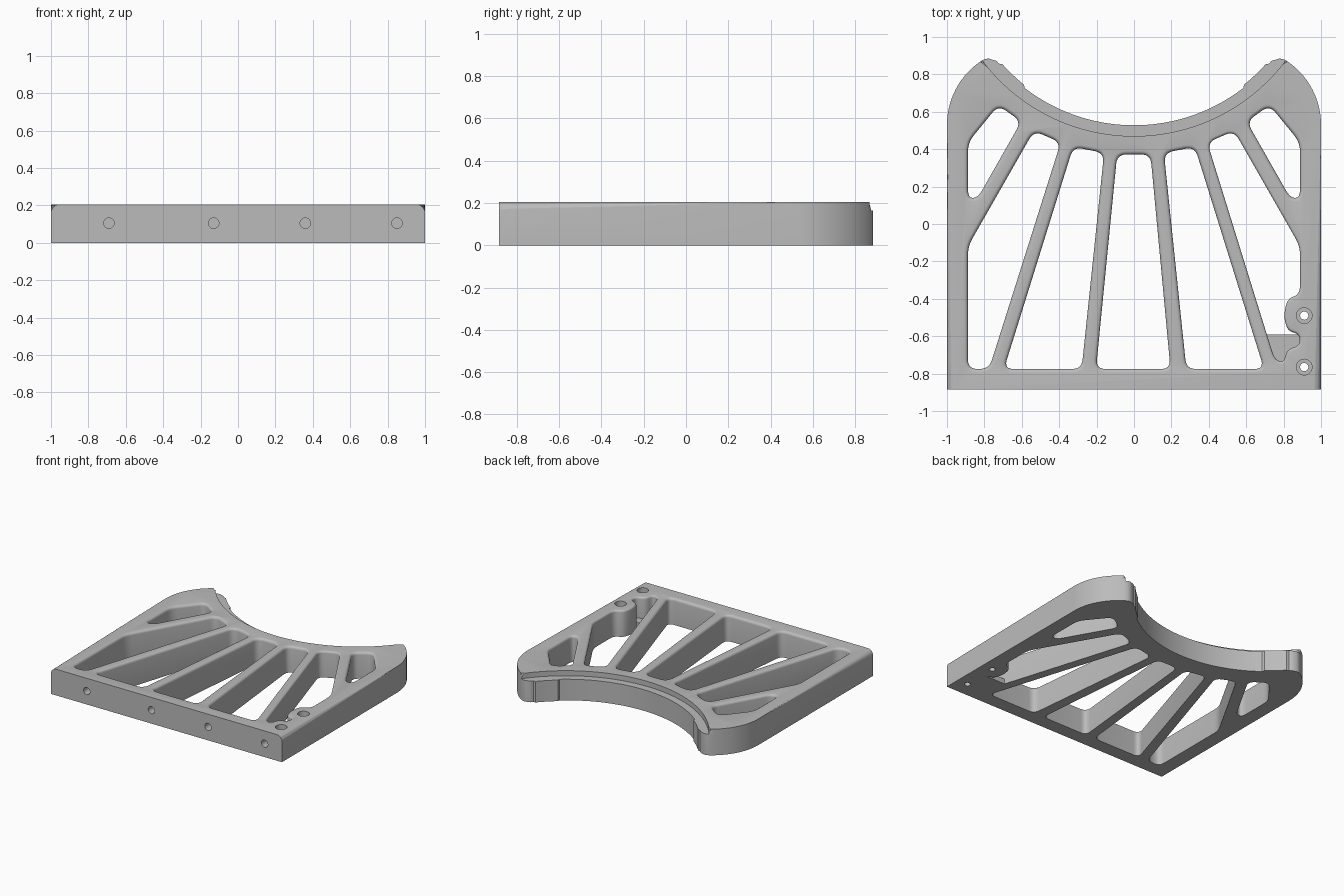
import bpy
import bmesh
import math
from mathutils import Vector, Matrix

if "Cube" in bpy.data.objects:
    bpy.data.objects.remove(bpy.data.objects["Cube"], do_unlink=True)

TOP, HALF_Y, LEDGE_Z = 0.205, 0.885, 0.165
ARC_Y, ARC_R, LEDGE_R = 1.485, 0.957, 1.015

grey = bpy.data.materials.new("plain_grey")
grey.use_nodes = True
grey.diffuse_color = (0.5, 0.5, 0.5, 1)
grey.node_tree.nodes["Principled BSDF"].inputs["Base Color"].default_value = (0.5, 0.5, 0.5, 1)


def make_object(name, bm):
    bmesh.ops.recalc_face_normals(bm, faces=bm.faces)
    mesh = bpy.data.meshes.new(name)
    bm.to_mesh(mesh)
    bm.free()
    mesh.materials.append(grey)
    obj = bpy.data.objects.new(name, mesh)
    bpy.context.collection.objects.link(obj)
    return obj


def loft(bm, rings):
    """Join equal rings of points into a closed solid."""
    loops = [[bm.verts.new(p) for p in ring] for ring in rings]
    n = len(loops[0])
    for a, b in zip(loops, loops[1:]):
        for i in range(n):
            j = (i + 1) % n
            bm.faces.new((a[i], a[j], b[j], b[i]))
    bm.faces.new(loops[0][::-1])
    bm.faces.new(loops[-1])


def prism(bm, points, z0, z1):
    loft(bm, [[(x, y, z) for x, y in points] for z in (z0, z1)])


def cylinder(bm, radius, start, end):
    start, end = Vector(start), Vector(end)
    axis = end - start
    turn = axis.to_track_quat('Z', 'Y').to_matrix().to_4x4()
    bmesh.ops.create_cone(bm, cap_ends=True, segments=32, radius1=radius, radius2=radius,
                          depth=axis.length, matrix=Matrix.Translation((start + end) / 2) @ turn)


def round_corners(points, reach=0.05, steps=6):
    out = []
    pts = [Vector(p) for p in points]
    for i, p in enumerate(pts):
        before, after = pts[i - 1] - p, pts[(i + 1) % len(pts)] - p
        a = p + before.normalized() * min(reach, before.length * 0.45)
        b = p + after.normalized() * min(reach, after.length * 0.45)
        for k in range(steps + 1):
            t = k / steps
            out.append(a * (1 - t) ** 2 + p * 2 * t * (1 - t) + b * t * t)
    return out


def grow(points, d):
    """Offset a clockwise outline outwards."""
    out = []
    for i, p in enumerate(points):
        along = (points[(i + 1) % len(points)] - points[i - 1]).normalized()
        out.append(p + Vector((-along.y, along.x)) * d)
    return out


def window(bm, corners, lip=0.02):
    """Opening cutter with a rounded lip at the top."""
    outline = round_corners(corners)
    levels = [(0, -0.1)]
    for k in range(5):
        a = k / 4 * math.pi / 2
        levels.append((lip * (1 - math.cos(a)), TOP - lip + lip * math.sin(a)))
    levels.append((lip, 0.3))
    loft(bm, [[(p.x, p.y, z) for p in grow(outline, d)] for d, z in levels])


def boolean(target, tool):
    mod = target.modifiers.new("cut", 'BOOLEAN')
    mod.operation, mod.solver, mod.object = 'DIFFERENCE', 'EXACT', tool
    tool.hide_render = True
    bpy.context.view_layer.objects.active = target
    bpy.ops.object.modifier_apply(modifier=mod.name)
    bpy.data.objects.remove(tool, do_unlink=True)


# Plate body with horns and rounded outer top edges
side = [(-1, -HALF_Y)]
for k in range(15):
    a = math.radians(180 - 55.5 * k / 14)
    side.append((-0.589 + 0.411 * math.cos(a), 0.53 + 0.411 * math.sin(a)))
side += [(-0.798, 0.882), (-0.776, HALF_Y), (-0.70, 0.86)]
bm = bmesh.new()
prism(bm, side + [(-x, y) for x, y in reversed(side)], 0, TOP)
rim = [e for e in bm.edges if all(v.co.z > 0.2 and abs(v.co.x) > 0.77 for v in e.verts)
       and abs(e.verts[0].co.x - e.verts[1].co.x) < 1]
bmesh.ops.bevel(bm, geom=rim, offset=0.045, segments=6, profile=0.5,
                affect='EDGES', clamp_overlap=False)
plate = make_object("ribbed_plate", bm)

# Concave back edge, with a slightly raised pad near each horn
bm = bmesh.new()
arc = []
for k in range(161):
    a = math.radians(200 + 140 * k / 160)
    r = ARC_R - (0.012 if 0.585 < abs(ARC_R * math.cos(a)) < 0.72 else 0)
    arc.append((r * math.cos(a), ARC_Y + r * math.sin(a)))
prism(bm, arc, -0.1, 0.4)
boolean(plate, make_object("arc_cutter", bm))

# Lowered ledge along the concave edge
bm = bmesh.new()
ledge = [(LEDGE_R * math.cos(a), ARC_Y + LEDGE_R * math.sin(a))
         for a in (math.radians(200 + 140 * k / 120) for k in range(121))]
prism(bm, ledge, LEDGE_Z, 0.4)
boolean(plate, make_object("ledge_cutter", bm))

# Openings between the ribs
mid = [(-0.203, -0.775), (-0.09, 0.372), (0.088, 0.372), (0.195, -0.775)]
inner = [(-0.695, -0.775), (-0.325, 0.412), (-0.16, 0.38), (-0.28, -0.775)]
outer = [(-0.888, -0.775), (-0.888, -0.12), (-0.535, 0.498), (-0.392, 0.436), (-0.775, -0.775)]
horn = [(-0.888, 0.14), (-0.888, 0.435), (-0.725, 0.635), (-0.603, 0.548), (-0.835, 0.14)]


def mirrored(points):
    return [(-x, y) for x, y in reversed(points)]


bm = bmesh.new()
for corners in (mid, inner, mirrored(inner), outer, horn, mirrored(horn)):
    window(bm, corners)
boolean(plate, make_object("window_cutter", bm))

# Corner opening that wraps round the screw boss and keeps a thin floor
bm = bmesh.new()
window(bm, [(0.392, 0.436), (0.535, 0.498), (0.888, -0.12), (0.888, -0.375), (0.82, -0.40),
            (0.80, -0.49), (0.82, -0.57), (0.885, -0.59), (0.885, -0.65), (0.82, -0.67),
            (0.80, -0.74), (0.752, -0.725)], 0.015)
corner = make_object("corner_cutter", bm)
bm = bmesh.new()
prism(bm, [(0.5, -0.9), (1, -0.9), (1, -0.59), (0.5, -0.59)], -0.3, 0.04)
boolean(corner, make_object("floor_block", bm))
boolean(plate, corner)

# Screw holes: two counterbored from above, four blind ones in the front
bm = bmesh.new()
for y in (-0.49, -0.765):
    cylinder(bm, 0.022, (0.91, y, -0.1), (0.91, y, 0.18))
for x in (-0.69, -0.13, 0.36, 0.85):
    cylinder(bm, 0.028, (x, -1, 0.105), (x, -0.82, 0.105))
boolean(plate, make_object("hole_cutter", bm))
bm = bmesh.new()
for y in (-0.49, -0.765):
    cylinder(bm, 0.042, (0.91, y, 0.155), (0.91, y, 0.3))
boolean(plate, make_object("counterbore_cutter", bm))

bpy.ops.object.select_all(action='DESELECT')
plate.select_set(True)
bpy.context.view_layer.objects.active = plate
bpy.ops.object.shade_smooth_by_angle(angle=math.radians(35))
